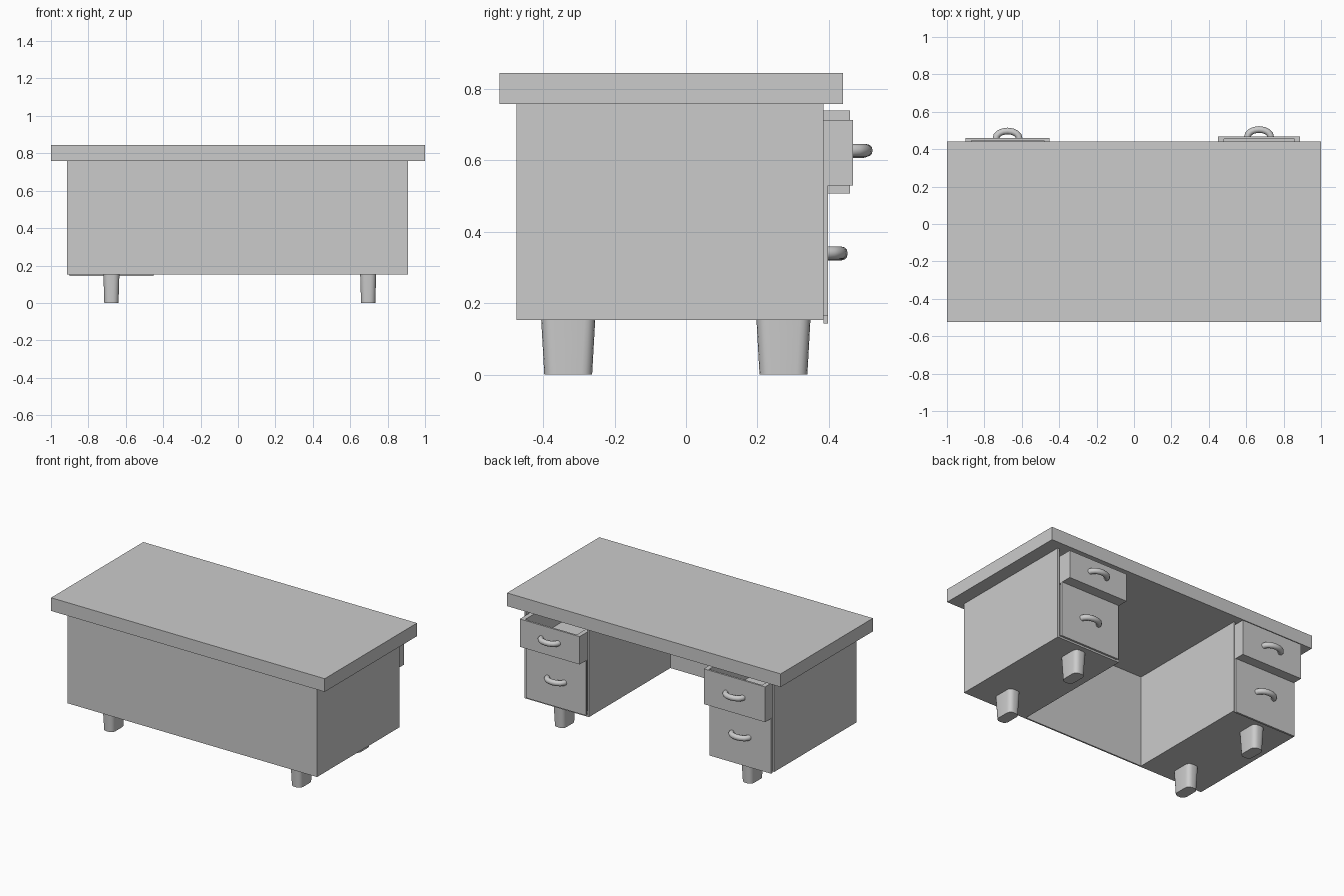
import bpy, bmesh, math

if "Cube" in bpy.data.objects:
    bpy.data.objects.remove(bpy.data.objects["Cube"])


def finish(name, bm):
    bmesh.ops.recalc_face_normals(bm, faces=bm.faces[:])
    me = bpy.data.meshes.new(name)
    bm.to_mesh(me)
    bm.free()
    ob = bpy.data.objects.new(name, me)
    bpy.context.collection.objects.link(ob)
    return ob


def add_box(bm, x, y, z):
    vs = bmesh.ops.create_cube(bm, size=1)["verts"]
    for v in vs:
        for i, (lo, hi) in enumerate((x, y, z)):
            v.co[i] = lo + (v.co[i] + 0.5) * (hi - lo)


def boxes(name, *parts):
    bm = bmesh.new()
    for p in parts:
        add_box(bm, *p)
    return finish(name, bm)


def smooth(ob, angle):
    bpy.ops.object.select_all(action='DESELECT')
    ob.select_set(True)
    bpy.context.view_layer.objects.active = ob
    bpy.ops.object.shade_smooth_by_angle(angle=math.radians(angle))


def pedestal(name, x0, x1):
    # case with an open drawer side
    t, y0, y1, z0, z1 = 0.012, -0.467, 0.385, 0.153, 0.76
    boxes(name,
          ((x0, x0 + t), (y0, y1), (z0, z1)),
          ((x1 - t, x1), (y0, y1), (z0, z1)),
          ((x0 + t, x1 - t), (y0, y1), (z0, z0 + t)),
          ((x0 + t, x1 - t), (y0, y0 + t), (z0 + t, z1)))


def drawer(name, x0, x1, yf, z0, z1, front=0.013):
    # open tray behind a front panel of the same height
    t, yb, yi = 0.025, -0.4, yf - front
    boxes(name,
          ((x0, x1), (yi, yf), (z0, z1)),
          ((x0 + 0.012, x0 + t), (yb, yi), (z0 + 0.015, z1)),
          ((x1 - t, x1 - 0.012), (yb, yi), (z0 + 0.015, z1)),
          ((x0 + t, x1 - t), (yb, yb + t), (z0 + 0.015, z1)),
          ((x0 + t, x1 - t), (yb + t, yi), (z0 + 0.015, z0 + 0.03)))


def handle(name, x, y, z):
    # bowed pull: a round section swept along a half ellipse
    bm = bmesh.new()
    rings, n, segs, r = [], 12, 8, 0.018
    for i in range(segs + 1):
        a = math.pi * i / segs
        c, s = math.cos(a), math.sin(a)
        ring = []
        for k in range(n):
            b = math.tau * k / n
            d = r * math.cos(b)
            ring.append(bm.verts.new((x + c * (0.062 + d), y - 0.002 + s * (0.039 + d),
                                      z + r * math.sin(b))))
        rings.append(ring)
    for p, q in zip(rings, rings[1:]):
        for k in range(n):
            bm.faces.new((p[k], p[(k + 1) % n], q[(k + 1) % n], q[k]))
    bm.faces.new(rings[0])
    bm.faces.new(rings[-1])
    smooth(finish(name, bm), 50)


def leg(name, x, y):
    # tapered foot with rounded corners
    bm = bmesh.new()
    rings = []
    for z, hx, hy in ((0, 0.038, 0.067), (0.16, 0.043, 0.076)):
        ring = []
        for cx, cy, a0 in ((1, 1, 0), (-1, 1, 90), (-1, -1, 180), (1, -1, 270)):
            for k in range(5):
                a = math.radians(a0 + 22.5 * k)
                ring.append(bm.verts.new((x + cx * (hx - 0.03) + 0.03 * math.cos(a),
                                          y + cy * (hy - 0.03) + 0.03 * math.sin(a), z)))
        rings.append(ring)
    n = len(rings[0])
    for k in range(n):
        bm.faces.new((rings[0][k], rings[0][(k + 1) % n], rings[1][(k + 1) % n], rings[1][k]))
    for ring in rings:
        bm.faces.new(ring)
    smooth(finish(name, bm), 40)


# top and modesty panel
boxes("desk_top", ((-1, 1), (-0.523, 0.44), (0.758, 0.845)))
boxes("front_panel", ((-0.914, 0.91), (-0.475, -0.465), (0.153, 0.758)))

# pedestals
pedestal("left_pedestal", -0.914, -0.445)
pedestal("right_pedestal", 0.44, 0.91)

# drawers: name, x range, front y, z range, handle z
for name, x0, x1, yf, z0, z1, hz in (
        ("left_lower_drawer", -0.9, -0.452, 0.398, 0.143, 0.505, 0.338),
        ("right_lower_drawer", 0.453, 0.89, 0.398, 0.165, 0.53, 0.341)):
    drawer(name, x0, x1, yf, z0, z1)
    handle(name + "_handle", (x0 + x1) / 2, yf, hz)
for name, x0, x1, yf, z0, z1, hz in (
        ("left_upper_drawer", -0.9, -0.452, 0.46, 0.507, 0.74, 0.625),
        ("right_upper_drawer", 0.45, 0.887, 0.468, 0.53, 0.714, 0.628)):
    t, yb = 0.03, -0.38
    # pulled out tray with sides flush to the front
    boxes(name,
          ((x0, x1), (yf - 0.013, yf), (z0, z1)),
          ((x0, x0 + t), (yb, yf - 0.013), (z0, z1)),
          ((x1 - t, x1), (yb, yf - 0.013), (z0, z1)),
          ((x0 + t, x1 - t), (yb, yb + t), (z0, z1)),
          ((x0 + t, x1 - t), (yb + t, yf - 0.013), (z0, z0 + 0.02)))
    handle(name + "_handle", (x0 + x1) / 2, yf, hz)

# legs
for side, x in (("left", -0.677), ("right", 0.696)):
    for end, y in (("front", -0.33), ("back", 0.273)):
        leg(f"{side}_{end}_leg", x, y)
